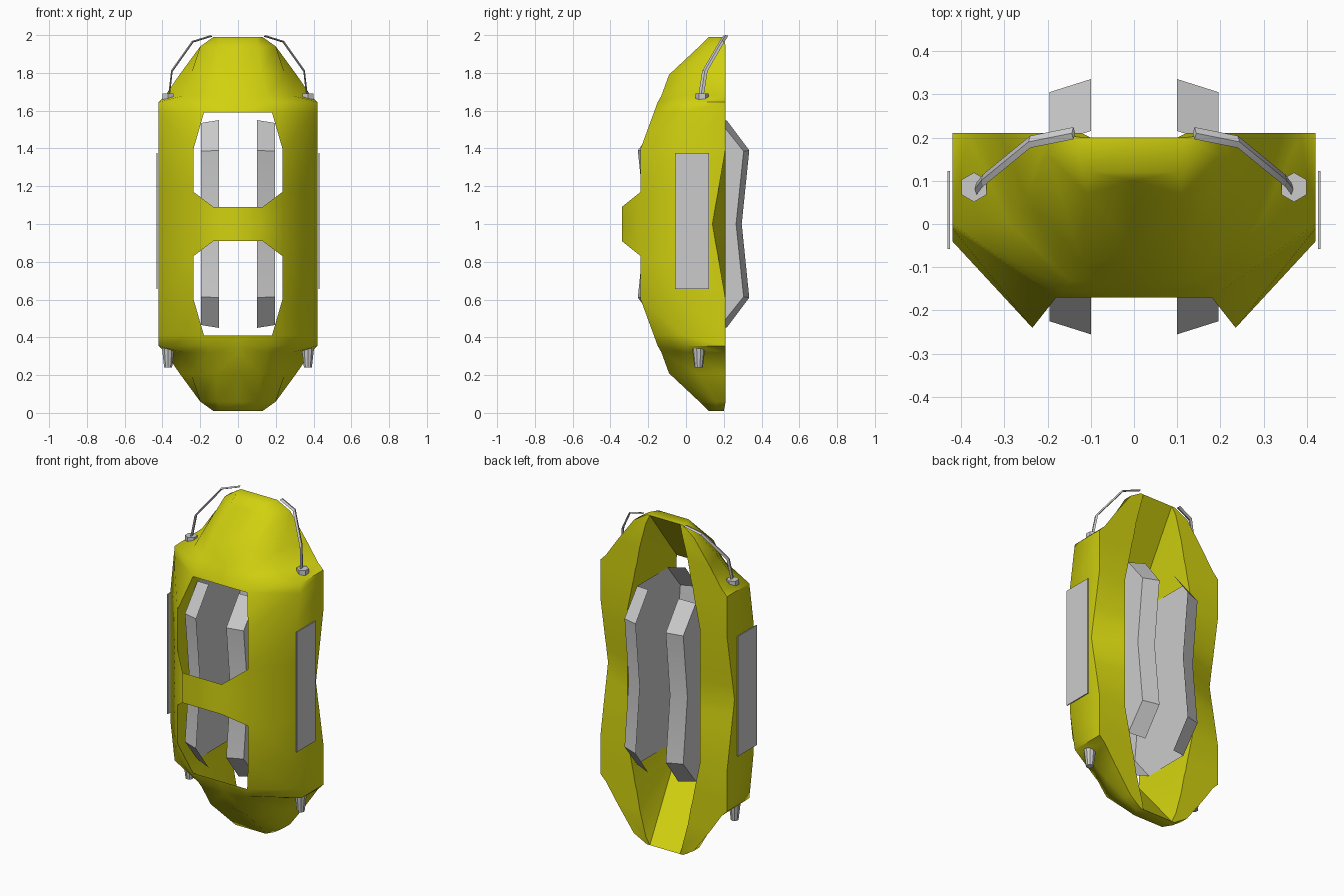
import bpy, bmesh, math
from mathutils import Vector, Matrix

cube = bpy.data.objects.get("Cube")
if cube:
    bpy.data.objects.remove(cube, do_unlink=True)


def make_material(name, color):
    mat = bpy.data.materials.new(name)
    mat.use_nodes = True
    mat.diffuse_color = color
    mat.node_tree.nodes["Principled BSDF"].inputs["Base Color"].default_value = color
    return mat


yellow = make_material("yellow paint", (0.64, 0.64, 0.005, 1))
grey = make_material("light grey metal", (0.6, 0.6, 0.6, 1))


def add_face(bm, points):
    """Add a face, skipping repeated corners."""
    unique = []
    for p in map(Vector, points):
        if all((p - q).length > 1e-5 for q in unique):
            unique.append(p)
    if len(unique) > 2:
        bm.faces.new([bm.verts.new(p) for p in unique])


def mirror(bm, axes):
    for axis in axes:
        copy = bmesh.ops.duplicate(bm, geom=bm.verts[:] + bm.edges[:] + bm.faces[:])["geom"]
        for v in copy:
            if isinstance(v, bmesh.types.BMVert):
                v.co[axis] *= -1
        bmesh.ops.reverse_faces(bm, faces=[f for f in copy if isinstance(f, bmesh.types.BMFace)])


def finish(name, bm, mat, location=(0, 0, 0), angle=30):
    bmesh.ops.remove_doubles(bm, verts=bm.verts[:], dist=1e-4)
    bmesh.ops.recalc_face_normals(bm, faces=bm.faces[:])
    mesh = bpy.data.meshes.new(name)
    bm.to_mesh(mesh)
    bm.free()
    mesh.materials.append(mat)
    obj = bpy.data.objects.new(name, mesh)
    obj.location = location
    bpy.context.collection.objects.link(obj)
    bpy.ops.object.select_all(action="DESELECT")
    obj.select_set(True)
    bpy.context.view_layer.objects.active = obj
    bpy.ops.object.shade_smooth_by_angle(angle=math.radians(angle))
    return obj


# Shell cross-sections by height above the middle:
# front bend, window side, outer front, outer back, rim inside
jamb, side = (.235, -.24), (.42, -.04)
bar, back, rim = (.13, -.34), (.42, .21), (.24, .21)
sill = (.18, -.17)
sections = [
    (0, bar, jamb, side, (.42, .14), rim),
    (.09, bar, jamb, side, (.42, .155), rim),
    (.17, jamb, jamb, side, (.42, .17), rim),
    (.4, jamb, jamb, side, back, rim),
    (.59, sill, sill, (.42, -.01), back, (.2, .21)),
    (.645, (.16, -.15), None, (.42, 0), back, (.19, .21)),
    (.68, (.15, -.13), None, (.29, 0), (.385, .21), (.18, .21)),
    (.79, (.12, -.09), None, (.25, .06), (.31, .21), (.16, .21)),
    (.94, (.11, .07), None, (.2, .16), (.2, .21), (.12, .21)),
    (.99, (.1, .12), None, (.13, .17), (.12, .2), (.1, .2)),
]


def section_points(row):
    h, bend, window, *rest = row
    dent = .03 if .7 < h < .95 else 0
    flat = [(0, bend[1] + dent), bend, window or bend] + rest
    return [Vector((x, y, h)) for x, y in flat]


rows = [section_points(r) for r in sections]

# Outer shell with two front windows and a back rim
bm = bmesh.new()
for low, high in zip(rows, rows[1:]):
    in_window = .08 < low[0].z < .58
    for i in range(5):
        if i or not in_window:
            add_face(bm, (low[i], low[i + 1], high[i + 1], high[i]))
top = rows[-1]
add_face(bm, top[:5] + [Vector((0, top[4].y, top[4].z))])
mirror(bm, (0, 2))
finish("outer_shell", bm, yellow, (0, 0, 1), 60)

# Lining from the rim to the windows
bm = bmesh.new()
head = rows[4]
for low, high in zip(rows, rows[1:]):
    a = low if low[0].z < .58 else head
    b = high if high[0].z < .58 else head
    add_face(bm, (low[5], high[5], b[2], a[2]))
add_face(bm, (head[0], head[2], top[5], Vector((0, top[5].y, top[5].z))))
mirror(bm, (0, 2))
finish("inner_lining", bm, yellow, (0, 0, 1), 50)

# Two upright channels with flanges at front and back
bm = bmesh.new()
channel = [[Vector((.195, 0, h)), Vector((.195, d - .03, h)), Vector((.1, d, h + lift))]
           for h, d, lift in ((0, .255, 0), (.385, .295, .005), (.535, .175, .015))]
for low, high in zip(channel, channel[1:]):
    for i in range(2):
        add_face(bm, (low[i], low[i + 1], high[i + 1], high[i]))
mirror(bm, (0, 1, 2))
finish("inner_channels", bm, grey, (0, .04, 1))

for label, s in (("left", 1), ("right", -1)):
    # Flat side plate
    bm = bmesh.new()
    bmesh.ops.create_cube(bm, size=1, matrix=Matrix.Diagonal((.006, .18, .72, 1)))
    finish(label + "_side_plate", bm, grey, (s * .428, .032, 1.015))

    # Pipe socket on the ledge and nozzle below
    for part, z, y, depth, r1, r2 in (("pipe_socket", 1.67, .085, .04, .034, .034),
                                      ("nozzle", .29, .067, .1, .022, .034)):
        bm = bmesh.new()
        bmesh.ops.create_cone(bm, cap_ends=True, segments=6 if z > 1 else 10,
                              radius1=r1, radius2=r2, depth=depth)
        finish(label + "_" + part, bm, grey, (s * .37, y, z))

    # Flattened pipe bending over the top
    bm = bmesh.new()
    path = [(.365, .08, 1.68), (.35, .1, 1.81), (.24, .19, 1.965), (.14, .21, 1.996)]
    offsets = [Vector((0, .014, 0)), Vector((.004, 0, .004)),
               Vector((0, -.014, 0)), Vector((-.004, 0, -.004))]
    rings = [[Vector((s * p[0], p[1], p[2])) + Vector((s * o.x, o.y, o.z)) for o in offsets]
             for p in path]
    for a, b in zip(rings, rings[1:]):
        for i in range(4):
            j = (i + 1) % 4
            add_face(bm, (a[i], a[j], b[j], b[i]))
    add_face(bm, rings[0])
    add_face(bm, rings[-1])
    finish(label + "_pipe", bm, grey)
